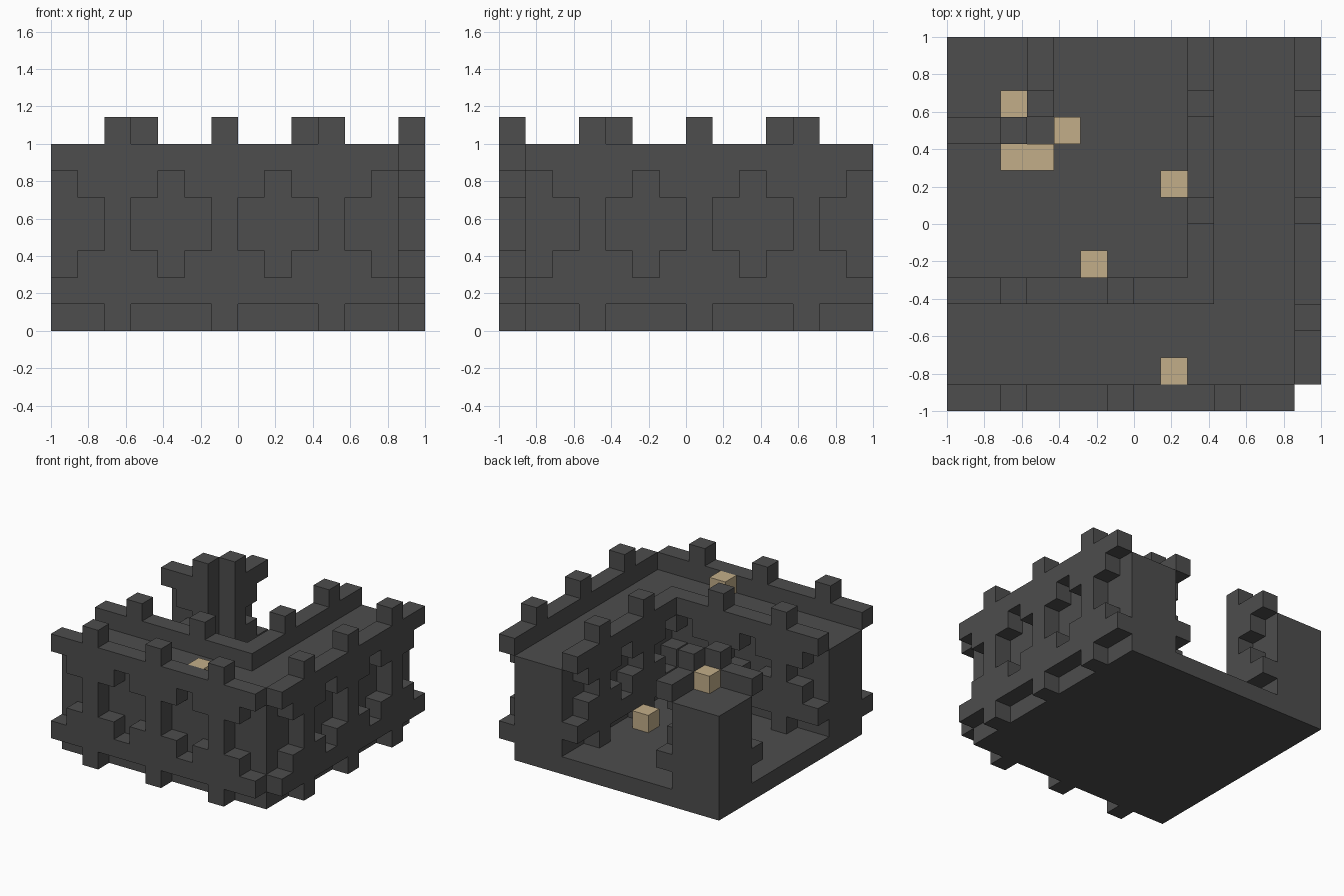
import bpy
import bmesh
from mathutils import Vector

U = 2 / 14            # edge length of one block
HALF = 7              # grid half width in blocks

if "Cube" in bpy.data.objects:
    bpy.data.objects.remove(bpy.data.objects["Cube"], do_unlink=True)


def material(name, rgb):
    m = bpy.data.materials.new(name)
    m.use_nodes = True
    m.diffuse_color = (*rgb, 1)
    bsdf = m.node_tree.nodes["Principled BSDF"]
    bsdf.inputs["Base Color"].default_value = (*rgb, 1)
    bsdf.inputs["Roughness"].default_value = 0.9
    return m


stone = material("dark stone", (0.075, 0.075, 0.075))
wood = material("pale wood", (0.54, 0.42, 0.25))


def block(xs, ys, zs):
    """All grid cells in half-open ranges."""
    return {(x, y, z) for x in range(*xs) for y in range(*ys) for z in range(*zs)}


def cladding_column(phase, low):
    """Layers filled at one step along a wall: pillars, with cross-shaped openings between."""
    top = 7
    if phase % 4 == 2:                       # pillar with foot and merlon
        return range(low, top + 1)
    sill, lintel = low + 1, top - 1
    if phase % 4 == 0:                       # middle of an opening
        return (sill, lintel)
    if low == 0:                             # side of a tall opening
        return (sill, sill + 1, lintel - 1, lintel)
    return (sill, sill + 1, lintel - 1, lintel)


def clad_x(cols, row, low):
    return {(c, row, z) for c in range(*cols) for z in cladding_column(c, low)}


def clad_y(col, rows, low):
    return {(col, r, z) for r in range(*rows) for z in cladding_column(r - 1, low)}


# Parts as sets of blocks
parts = {
    "base_slab": (block((0, 13), (1, 14), (0, 1)), stone),
    "front_wall": (block((0, 13), (1, 4), (1, 6)), stone),
    "side_wall": (block((10, 13), (4, 14), (1, 6)), stone),
    "tower": (block((0, 3), (11, 14), (1, 6)), stone),
    "front_outer_cladding": (clad_x((0, 13), 0, 0), stone),
    "side_outer_cladding": (clad_y(13, (1, 14), 0), stone),
    "front_inner_cladding": (clad_x((0, 10), 4, 1), stone),
    "side_inner_cladding": (clad_y(9, (5, 14), 1), stone),
    "tower_front_cladding": (clad_x((0, 3), 10, 1), stone),
    "tower_side_cladding": (clad_y(3, (11, 14), 1), stone),
    "wall_crate": ({(8, 1, 6)}, wood),
    "tower_crate": ({(2, 11, 6)}, wood),
    "yard_crate_pair": ({(2, 9, 1), (3, 9, 1)}, wood),
    "yard_crate_back": ({(4, 10, 1)}, wood),
    "yard_crate_side": ({(8, 8, 1)}, wood),
    "yard_crate_front": ({(5, 5, 1)}, wood),
}
occupied = set().union(*(cells for cells, _ in parts.values()))


def build(name, cells, mat):
    """Mesh the exposed faces of a set of blocks."""
    bm = bmesh.new()
    for cell in sorted(cells):
        centre = Vector(cell) + Vector((0.5 - HALF, 0.5 - HALF, 0.5))
        for axis in range(3):
            for sign in (-1, 1):
                step = [0, 0, 0]
                step[axis] = sign
                if tuple(a + b for a, b in zip(cell, step)) in occupied:
                    continue
                n = Vector(step)
                u = Vector([float(i == (axis + 1) % 3) for i in range(3)])
                v = n.cross(u)
                corners = [n + u + v, n - u + v, n - u - v, n + u - v]
                bm.faces.new([bm.verts.new((centre + c / 2) * U) for c in corners])
    bmesh.ops.remove_doubles(bm, verts=bm.verts[:], dist=U / 100)
    bm.normal_update()
    mesh = bpy.data.meshes.new(name)
    bm.to_mesh(mesh)
    bm.free()
    mesh.materials.append(mat)
    bpy.context.collection.objects.link(bpy.data.objects.new(name, mesh))


for part, (cells, mat) in parts.items():
    build(part, cells, mat)
